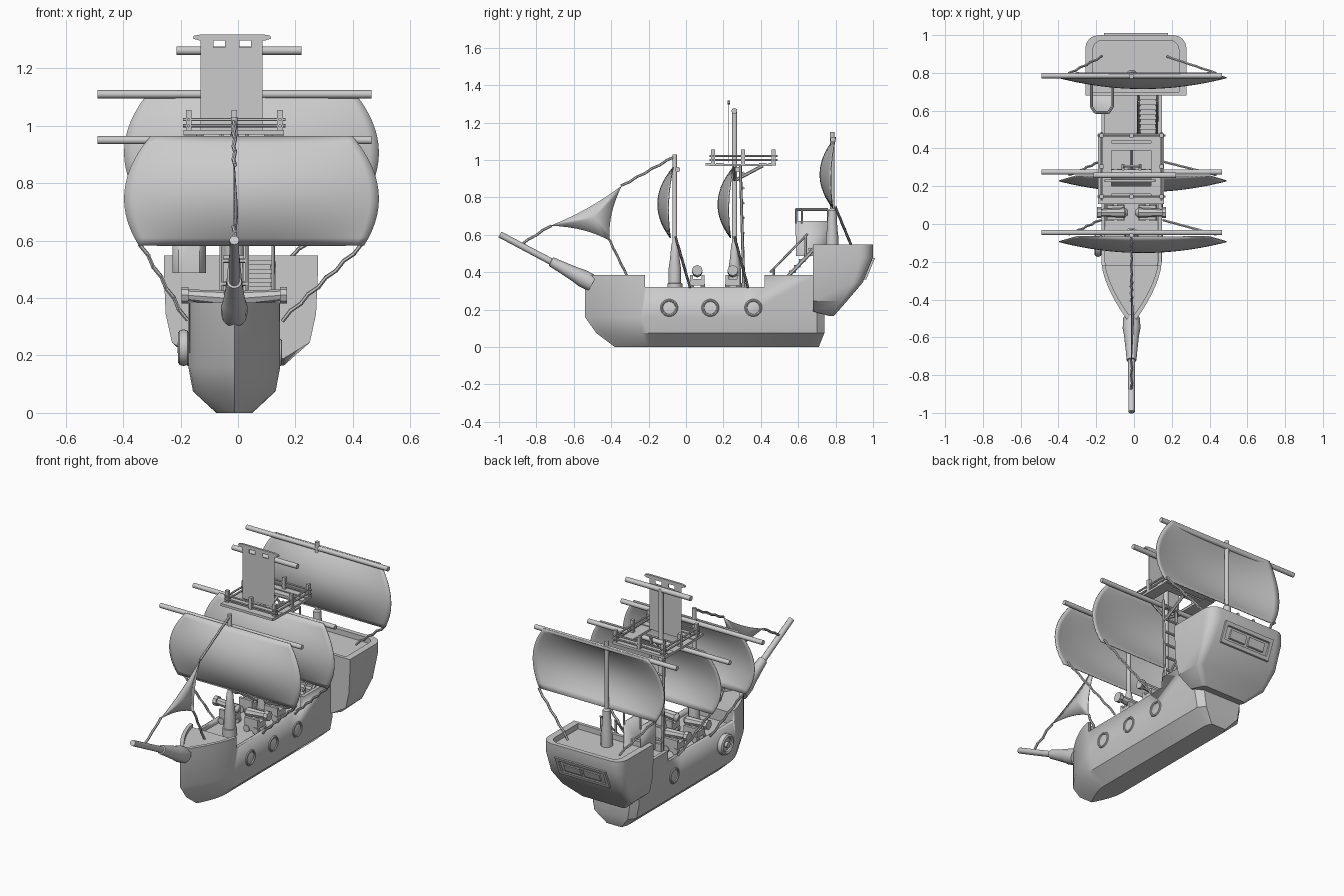
import bpy, bmesh, math
from mathutils import Vector, Matrix

if "Cube" in bpy.data.objects:
    bpy.data.objects.remove(bpy.data.objects["Cube"])

CX = -0.013  # ship centre line

def finish(name, bm, solid=0.0, angle=35):
    bmesh.ops.recalc_face_normals(bm, faces=bm.faces[:])
    me = bpy.data.meshes.new(name)
    bm.to_mesh(me); bm.free()
    ob = bpy.data.objects.new(name, me)
    bpy.context.collection.objects.link(ob)
    if solid:
        m = ob.modifiers.new("thick", 'SOLIDIFY'); m.thickness = solid; m.offset = 0
    bpy.ops.object.select_all(action='DESELECT')
    ob.select_set(True); bpy.context.view_layer.objects.active = ob
    bpy.ops.object.shade_smooth_by_angle(angle=math.radians(angle))
    return ob

def rod(bm, a, b, r1, r2=None, n=12):
    a, b = Vector(a), Vector(b); d = b - a
    mat = Matrix.Translation((a + b) / 2) @ d.to_track_quat('Z', 'Y').to_matrix().to_4x4()
    bmesh.ops.create_cone(bm, cap_ends=True, segments=n, radius1=r1,
                          radius2=r1 if r2 is None else r2, depth=d.length, matrix=mat)

def box(bm, x0, x1, y0, y1, z0, z1):
    mat = Matrix.Translation(((x0+x1)/2, (y0+y1)/2, (z0+z1)/2)) @ Matrix.Diagonal((x1-x0, y1-y0, z1-z0, 1))
    bmesh.ops.create_cube(bm, size=1, matrix=mat)

def loft(bm, rings):
    vs = [[bm.verts.new(p) for p in r] for r in rings]
    n = len(vs[0])
    for a, b in zip(vs, vs[1:]):
        for i in range(n):
            bm.faces.new((a[i], a[(i+1) % n], b[(i+1) % n], b[i]))
    bm.faces.new(vs[0]); bm.faces.new(vs[-1])

def turned(name, base, axis, stations):
    """Turned pole: (distance along axis, radius) stations."""
    bm = bmesh.new(); base = Vector(base); ax = Vector(axis).normalized()
    q = ax.to_track_quat('Z', 'Y')
    loft(bm, [[base + ax*d + q @ Vector((r*math.cos(i*math.pi/6), r*math.sin(i*math.pi/6), 0))
               for i in range(12)] for d, r in stations])
    return finish(name, bm)

def rope(bm, a, b):
    """Chunky knotted rope of overlapping links."""
    a, b = Vector(a), Vector(b); d = b - a
    n = max(2, round(d.length / 0.045)); side = d.cross(Vector((0.3, 1, 0.2))).normalized() * 0.004
    for i in range(n):
        s = side if i % 2 else -side
        rod(bm, a + d*((i-0.1)/n) + s, a + d*((i+1.1)/n) - s, 0.007, n=6)

# hull
def hull_ring(w, bow, stern, z):
    half = [(w*0.78, stern), (w, stern-0.04), (w, 0.3), (w, 0.0), (w, -0.2)]
    half += [(w*(1-(k/8)**1.6), -0.2+(bow+0.2)*k/8) for k in range(1, 9)]
    return [(CX+x, y, z) for x, y in half] + [(CX-x, y, z) for x, y in reversed(half[:-1])]

bm = bmesh.new()
loft(bm, [hull_ring(*a) for a in ((0.063, -0.38, 0.71, 0), (0.144, -0.48, 0.74, 0.075), (0.16, -0.54, 0.74, 0.16),
          (0.16, -0.54, 0.74, 0.385), (0.14, -0.50, 0.72, 0.385), (0.14, -0.50, 0.72, 0.295))])
hull = finish("hull", bm)
bm = bmesh.new(); box(bm, -0.4, 0.4, -0.22, 0.42, 0.32, 0.6)
cut = finish("waist_cutter", bm); cut.hide_render = True; cut.hide_set(True)
m = hull.modifiers.new("waist", 'BOOLEAN'); m.operation = 'DIFFERENCE'; m.object = cut; m.solver = 'EXACT'

# raised foredeck
bm = bmesh.new()
pts = [(0.145*(1-(k/8)**1.6), -0.22-0.29*k/8) for k in range(9)]
loop = [(x, y) for x, y in pts] + [(-x, y) for x, y in reversed(pts[:-1])]
loft(bm, [[(CX+x, y, z) for x, y in loop] for z in (0.29, 0.365)])
finish("foredeck", bm)

# stern castle with recessed deck
def castle_ring(w, y0, y1, c, z, zf=None):
    half = [(w, y0)] + [(w-c+c*math.cos(t), y1-c+c*math.sin(t)) for t in (k*math.pi/8 for k in range(5))]
    ring = half + [(-x, y) for x, y in reversed(half)]
    return [(0.01+x, y, zf if zf and y == y0 else z) for x, y in ring]
bm = bmesh.new()
loft(bm, [castle_ring(*a) for a in ((0.15, 0.68, 0.79, 0.02, 0.165, 0.19), (0.24, 0.68, 0.86, 0.03, 0.245),
          (0.262, 0.68, 0.945, 0.05, 0.345), (0.268, 0.68, 1.0, 0.07, 0.48), (0.268, 0.68, 1.0, 0.07, 0.548),
          (0.228, 0.70, 0.972, 0.05, 0.548), (0.228, 0.70, 0.972, 0.05, 0.515))])
finish("stern_castle", bm)

# stern window frame, following the sloped transom
bm = bmesh.new()
for x0, x1, z0, z1 in ((-0.16, 0.18, 0.455, 0.475), (-0.16, 0.18, 0.36, 0.38), (-0.16, -0.14, 0.38, 0.455),
                       (0.16, 0.18, 0.38, 0.455), (-0.11, 0.0, 0.395, 0.44), (0.02, 0.13, 0.395, 0.44)):
    f = lambda z: 0.945 + (z-0.345)*0.055/0.135
    loft(bm, [[(x, f(z)+o, z) for x, z in ((x0, z0), (x1, z0), (x1, z1), (x0, z1))] for o in (-0.01, 0.012)])
finish("stern_windows", bm)

# portholes
def ring(bm, x, y, z, R, r, wide=1.0):
    loops = [[bm.verts.new((x + r*wide*math.cos(b*math.pi/4), y + (R+r*math.sin(b*math.pi/4))*math.cos(a*math.pi/12),
              z + (R+r*math.sin(b*math.pi/4))*math.sin(a*math.pi/12))) for b in range(8)] for a in range(24)]
    for a in range(24):
        for b in range(8):
            bm.faces.new((loops[a][b], loops[(a+1) % 24][b], loops[(a+1) % 24][(b+1) % 8], loops[a][(b+1) % 8]))
bm = bmesh.new()
for x, y in ((CX+0.16, -0.09), (CX+0.16, 0.13), (CX+0.16, 0.36), (CX-0.16, 0.36)):
    ring(bm, x, y, 0.21, 0.04, 0.007)
finish("portholes", bm)

# big round wheel on the left side
bm = bmesh.new()
ring(bm, -0.19, -0.11, 0.227, 0.05, 0.014, 1.4)
rod(bm, (-0.16, -0.11, 0.227), (-0.195, -0.11, 0.227), 0.042, n=16)
rod(bm, (-0.16, -0.11, 0.227), (-0.21, -0.11, 0.227), 0.018)
finish("side_wheel", bm)

# masts and bowsprit
turned("fore_mast", (CX, -0.06, 0.29), (0, 0, 1), ((0, .04), (.05, .04), (.052, .034), (.13, .033), (.18, .026),
       (.26, .018), (.27, .012), (.74, .012)))
turned("main_mast", (CX, 0.26, 0.29), (0, 0, 1), ((0, .04), (.05, .04), (.052, .034), (.13, .033), (.18, .026),
       (.26, .018), (.27, .014), (.98, .014)))
turned("mizzen_mast", (CX, 0.782, 0.5), (0, 0, 1), ((0, .034), (.08, .034), (.13, .028), (.23, .022), (.24, .013), (.65, .013)))
turned("bowsprit", (CX, -0.50, 0.34), (0, -0.495, 0.262), ((0, .045), (.06, .047), (.10, .04), (.20, .03), (.25, .026),
       (.252, .018), (.56, .017)))

# yards and billowing sails
def sail(name, ys, dz):
    bm = bmesh.new(); nu, nv = 28, 14; g = []
    for j in range(nv+1):
        v = -1 + 2*j/nv
        w = 0.442 - 0.07*v*v - 0.02*v
        g.append([])
        for i in range(nu+1):
            u = -1 + 2*i/nu
            y = ys - 0.075 + 0.008*v - (1-v*v)*(0.018 + 0.058*(1-u*u))
            g[-1].append(bm.verts.new((0.047 + u*w, y, 0.773 + 0.19*v + dz)))
    for j in range(nv):
        for i in range(nu):
            bm.faces.new((g[j][i], g[j][i+1], g[j+1][i+1], g[j+1][i]))
    finish(name, bm, solid=0.005)
for n, ys, yy, dz in (("fore", 0, -0.045, 0), ("main", 0.322, 0.275, 0), ("mizzen", 0.868, 0.785, 0.16)):
    sail(n + "_sail", ys, dz)
    bm = bmesh.new(); rod(bm, (-0.49, yy, 0.95+dz), (0.465, yy, 0.95+dz), 0.014)
    finish(n + "_yard", bm)

# sheets from the sail corners to the deck
bm = bmesh.new()
for s in (-1, 1):
    top, low = 0.047 + s*0.385, CX + s*0.168
    rope(bm, (top, -0.055, 0.585), (low, 0.02, 0.325))
    rope(bm, (top, 0.26, 0.585), (low, 0.33, 0.325))
    rope(bm, (top, 0.80, 0.745), (0.003 + s*0.175, 0.885, 0.54))
# jib ropes
rope(bm, (CX, -0.06, 1.02), (CX, -0.343, 0.863))
rope(bm, (CX, -0.724, 0.649), (CX, -0.88, 0.55))
rope(bm, (CX, -0.407, 0.568), (CX, -0.31, 0.37))
finish("ropes", bm)

# jib sail: triangle with hollow edges
bm = bmesh.new()
c = [Vector((CX, -0.343, 0.863)), Vector((CX, -0.724, 0.649)), Vector((CX, -0.407, 0.568))]
mid, out = sum(c, Vector()) / 3, []
for i in range(3):
    a, b = c[i], c[(i+1) % 3]
    for k in range(8):
        p = a.lerp(b, k/8); t = k/8
        out.append(bm.verts.new(p + (mid - (a+b)/2) * (0.2*4*t*(1-t))))
centre = bm.verts.new(mid + Vector((0.012, 0, 0)))
for i in range(24):
    bm.faces.new((out[i], out[(i+1) % 24], centre))
finish("jib_sail", bm, solid=0.004)

# lookout platform: open frame of planks, posts and rails
bm = bmesh.new()
X0, X1, Y0, Y1 = -0.19, 0.16, 0.105, 0.48
for y0, y1 in ((Y0, 0.15), (0.16, 0.20), (0.39, 0.43), (0.44, Y1)):
    box(bm, X0, X1, y0, y1, 0.97, 0.985)
for x0, x1 in ((X0, X0+0.07), (X1-0.07, X1)):
    box(bm, x0, x1, Y0+0.02, Y1-0.02, 0.967, 0.98)
finish("lookout_platform", bm)
bm = bmesh.new()
xa, xb, ya, yb = -0.172, 0.146, 0.145, 0.468
for x in (xa, CX, xb):
    for y in (ya, 0.305, yb):
        if not (x == CX and y == 0.305):
            box(bm, x-0.01, x+0.01, y-0.01, y+0.01, 0.98, 1.055)
for z in (1.0, 1.022):
    for y in (ya, yb):
        rod(bm, (xa-0.02, y, z), (xb+0.02, y, z), 0.006, n=6)
    for x in (xa, xb):
        rod(bm, (x, ya-0.02, z), (x, yb+0.02, z), 0.006, n=6)
for sx, sy in ((-1, 0), (1, 0), (0, 1)):
    rod(bm, (CX, 0.26, 0.89), (CX+sx*0.13, 0.26+sy*0.15, 0.97), 0.009, n=6)
finish("lookout_railing", bm)

# flag spar, flag with top tabs, and crossbar
bm = bmesh.new(); rod(bm, (-0.215, 0.258, 1.262), (0.222, 0.258, 1.262), 0.015)
finish("flag_spar", bm)
bm = bmesh.new()
box(bm, -0.13, 0.085, 0.228, 0.231, 0.985, 1.272)
for x0, x1 in ((-0.13, -0.085), (-0.045, 0.005), (0.045, 0.085)):
    box(bm, x0, x1, 0.228, 0.231, 1.27, 1.30)
finish("flag", bm)
bm = bmesh.new()
prof = [(-0.135, 1.297), (0.095, 1.297), (0.115, 1.304), (0.112, 1.314), (0.09, 1.318), (-0.13, 1.318), (-0.154, 1.314), (-0.157, 1.304)]
loft(bm, [[(x, y, z) for x, z in prof] for y in (0.223, 0.236)])
finish("flag_bar", bm)

# ladder up the main mast
bm = bmesh.new()
for x in (CX-0.045, CX+0.045):
    rod(bm, (x, 0.31, 0.3), (x, 0.29, 0.975), 0.008, n=6)
for k in range(8):
    z = 0.37 + k*0.08
    rod(bm, (CX-0.045, 0.305, z), (CX+0.045, 0.305, z), 0.008, n=6)
finish("mast_ladder", bm)

# deck guns on carriages
for i, y in enumerate((0.06, 0.25)):
    for s in (-1, 1):
        px = lambda d: CX + s*d
        bm = bmesh.new()
        rod(bm, (px(0.035), y, 0.40), (px(0.165), y, 0.41), 0.027, 0.02, 8)
        rod(bm, (px(0.16), y, 0.41), (px(0.183), y, 0.41), 0.029, n=8)
        rod(bm, (px(0.018), y, 0.40), (px(0.036), y, 0.40), 0.012, 0.028, 8)
        for o in (-0.03, 0.03):
            xs = sorted((px(0.04), px(0.13)))
            box(bm, *xs, y+o-0.008, y+o+0.008, 0.31, 0.385)
            for d in (0.055, 0.115):
                rod(bm, (px(d), y+o-0.012, 0.318), (px(d), y+o+0.012, 0.318), 0.02, n=10)
        box(bm, *xs, y-0.03, y+0.03, 0.33, 0.365)
        finish("deck_gun_%d_%s" % (i, "right" if s > 0 else "left"), bm)

# stairs to the castle
bm = bmesh.new()
for k in range(7):
    box(bm, 0.03, 0.12, 0.50+k*0.026, 0.535+k*0.026, 0.335+k*0.03, 0.35+k*0.03)
for x in (0.025, 0.122):
    rod(bm, (x, 0.47, 0.30), (x, 0.69, 0.53), 0.01, n=6)
    rod(bm, (x, 0.45, 0.40), (x, 0.65, 0.605), 0.006, n=6)
    for y, z in ((0.47, 0.30), (0.64, 0.48)):
        rod(bm, (x, y, z), (x, y, z+0.12), 0.007, n=6)
finish("stairs", bm)

# small balcony with handrail
path = [(-0.225, 0.76), (-0.225, 0.62), (-0.205, 0.59), (-0.135, 0.59), (-0.115, 0.62), (-0.115, 0.76)]
bm = bmesh.new()
lo, hi = ([bm.verts.new((x, y, z)) for x, y in path] for z in (0.49, 0.675))
for i in range(5):
    bm.faces.new((lo[i], lo[i+1], hi[i+1], hi[i]))
bm.faces.new(lo)
finish("balcony", bm, solid=0.008)
bm = bmesh.new()
for a, b in zip(path, path[1:]):
    rod(bm, (*a, 0.735), (*b, 0.735), 0.008, n=8)
for p in path:
    rod(bm, (*p, 0.66), (*p, 0.735), 0.006, n=6)
finish("balcony_rail", bm)
